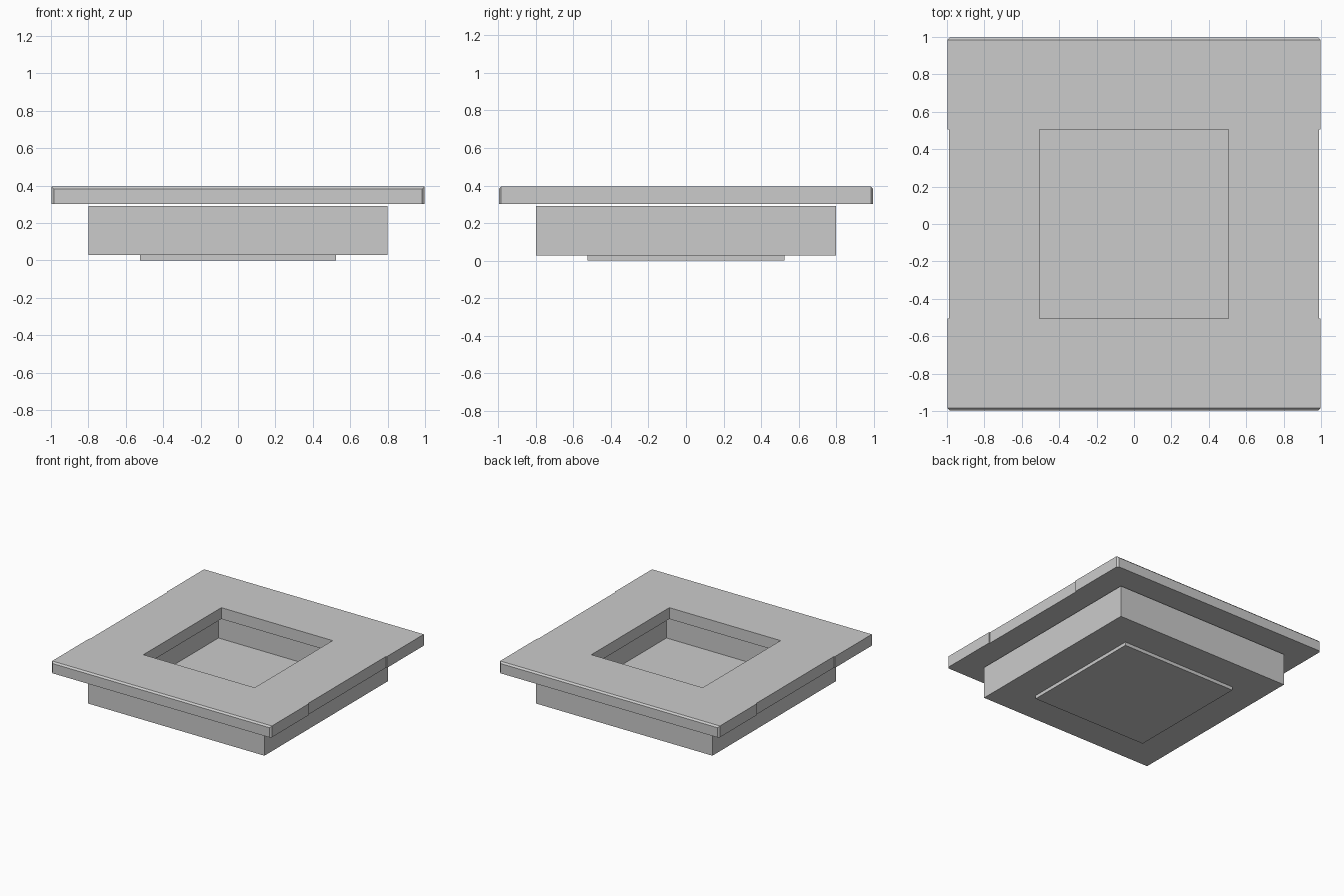
import bpy
import bmesh

default_cube = bpy.data.objects.get("Cube")
if default_cube:
    bpy.data.objects.remove(default_cube, do_unlink=True)

# Single plain grey finish
grey = bpy.data.materials.new("plain_grey")
grey.use_nodes = True
colour = (0.6, 0.6, 0.6, 1.0)
grey.diffuse_color = colour
grey.node_tree.nodes["Principled BSDF"].inputs["Base Color"].default_value = colour

HOLE = 0.505      # half width of the opening
TOP, UNDER = 0.395, 0.302
EDGE = 0.997      # outer half width of the rim


def box_mesh(low, high):
    """Return a bmesh box spanning two corners."""
    bm = bmesh.new()
    bmesh.ops.create_cube(bm, size=1)
    for v in bm.verts:
        for i in range(3):
            v.co[i] = high[i] if v.co[i] > 0 else low[i]
    return bm


def finish(bm, name):
    bmesh.ops.recalc_face_normals(bm, faces=bm.faces)
    mesh = bpy.data.meshes.new(name)
    bm.to_mesh(mesh)
    bm.free()
    mesh.materials.append(grey)
    obj = bpy.data.objects.new(name, mesh)
    bpy.context.collection.objects.link(obj)
    return obj


# Base plate under the body
finish(box_mesh((-0.525, -0.525, 0), (0.525, 0.525, 0.03)), "base_plate")

# Square body with a recessed basin
body = box_mesh((-0.8, -0.8, 0.028), (0.8, 0.8, 0.291))
lid = max(body.faces, key=lambda f: f.calc_center_median().z)
bmesh.ops.inset_region(body, faces=[lid], thickness=0.8 - HOLE)
basin = bmesh.ops.extrude_discrete_faces(body, faces=[lid])["faces"][0]
for v in basin.verts:
    v.co.z = 0.09
finish(body, "basin_body")

# Front and back rim slabs, chamfered on the outer top edge and corners
for side, name in ((-1, "front_rim_slab"), (1, "back_rim_slab")):
    near, far = sorted((side * HOLE, side * EDGE))
    slab = box_mesh((-EDGE, near, UNDER), (EDGE, far, TOP))
    chamfer = []
    for e in slab.edges:
        a, b = (v.co for v in e.verts)
        outer = min(a.y * side, b.y * side) > 0.9
        if outer and max(a.z, b.z) > UNDER + 0.01:
            chamfer.append(e)
    bmesh.ops.bevel(slab, geom=chamfer, offset=0.013, segments=1,
                    affect='EDGES')
    finish(slab, name)

# Left and right rim slabs, set in slightly between the long ones
for side, name in ((1, "left_rim_slab"), (-1, "right_rim_slab")):
    near, far = sorted((side * HOLE, side * (EDGE - 0.007)))
    finish(box_mesh((near, -HOLE, UNDER), (far, HOLE, TOP)), name)
